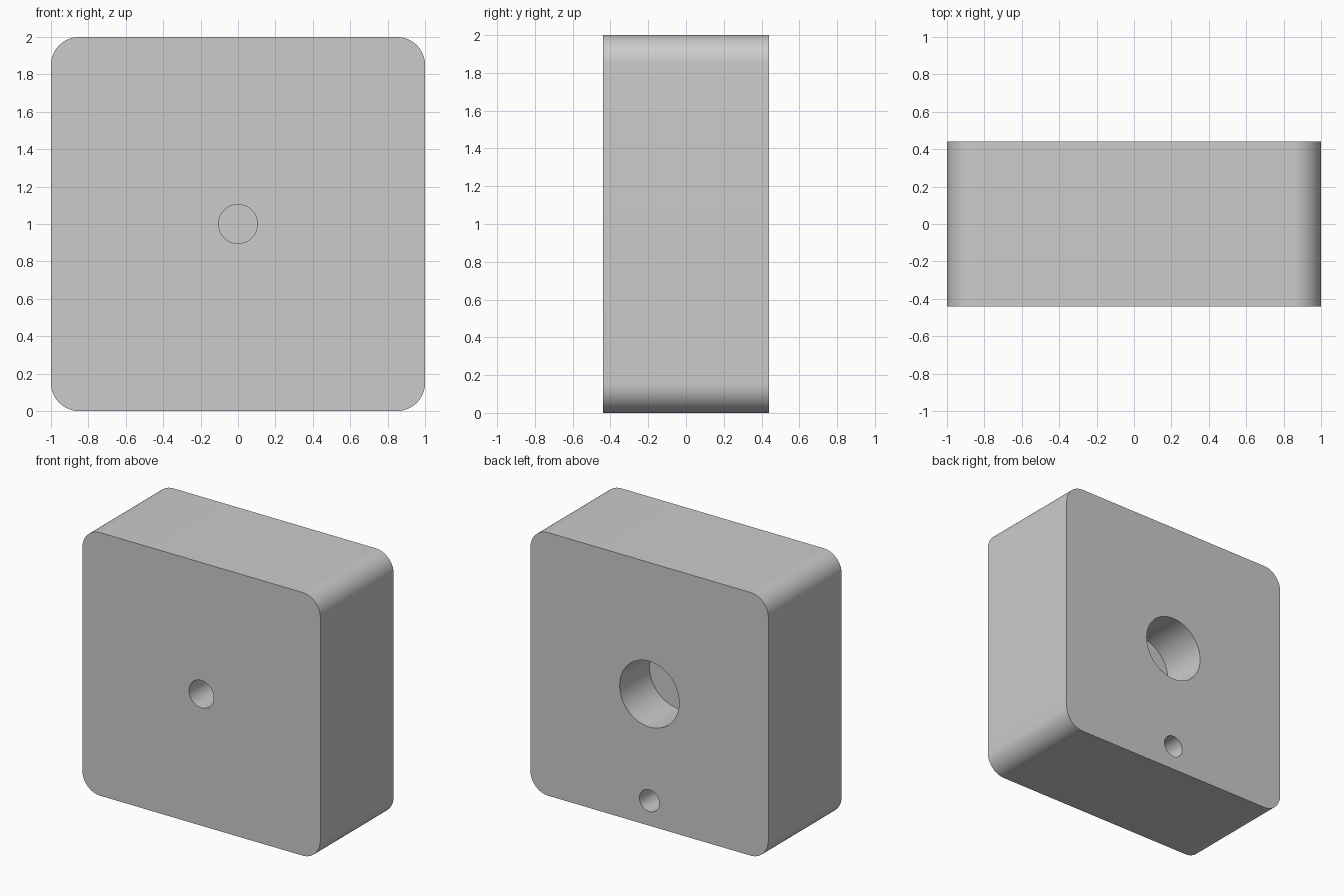
import bpy, bmesh, math

if "Cube" in bpy.data.objects:
    bpy.data.objects.remove(bpy.data.objects["Cube"])

W, D, H, R = 2.0, 0.88, 2.0, 0.15

# Block: rounded square profile extruded front to back
bm = bmesh.new()
profile = []
for i, (sx, sz) in enumerate([(1, 1), (-1, 1), (-1, -1), (1, -1)]):
    cx, cz = sx * (W / 2 - R), H / 2 + sz * (H / 2 - R)
    for k in range(17):
        a = math.radians(90 * (i + k / 16))
        profile.append(bm.verts.new((cx + R * math.cos(a), -D / 2, cz + R * math.sin(a))))
face = bm.faces.new(profile)
ext = bmesh.ops.extrude_face_region(bm, geom=[face])
bmesh.ops.translate(bm, vec=(0, D, 0),
                    verts=[g for g in ext["geom"] if isinstance(g, bmesh.types.BMVert)])
bmesh.ops.recalc_face_normals(bm, faces=bm.faces)
mesh = bpy.data.meshes.new("block")
bm.to_mesh(mesh)
bm.free()
block = bpy.data.objects.new("block", mesh)
bpy.context.collection.objects.link(block)


def drill(name, radius, z, depth, side):
    """Cut a blind round hole; side -1 is the front, +1 the back."""
    length = depth + 0.1
    y = side * (D / 2 + 0.1 - length / 2)
    bpy.ops.mesh.primitive_cylinder_add(vertices=64, radius=radius, depth=length,
                                        location=(0, y, z), rotation=(math.pi / 2, 0, 0))
    cutter = bpy.context.object
    cutter.name = name
    cutter.hide_render = True
    bpy.ops.object.select_all(action="DESELECT")
    block.select_set(True)
    bpy.context.view_layer.objects.active = block
    mod = block.modifiers.new(name, "BOOLEAN")
    mod.operation, mod.solver, mod.object = "DIFFERENCE", "EXACT", cutter
    bpy.ops.object.modifier_apply(modifier=mod.name)
    bpy.data.objects.remove(cutter)


# Front shaft hole, back socket and small back hole
drill("front_hole", 0.104, 1.0, 0.40, -1)
drill("back_socket", 0.25, 1.0, 0.36, 1)
drill("back_small_hole", 0.083, 0.19, 0.36, 1)

bpy.ops.object.shade_smooth_by_angle(angle=math.radians(30))
